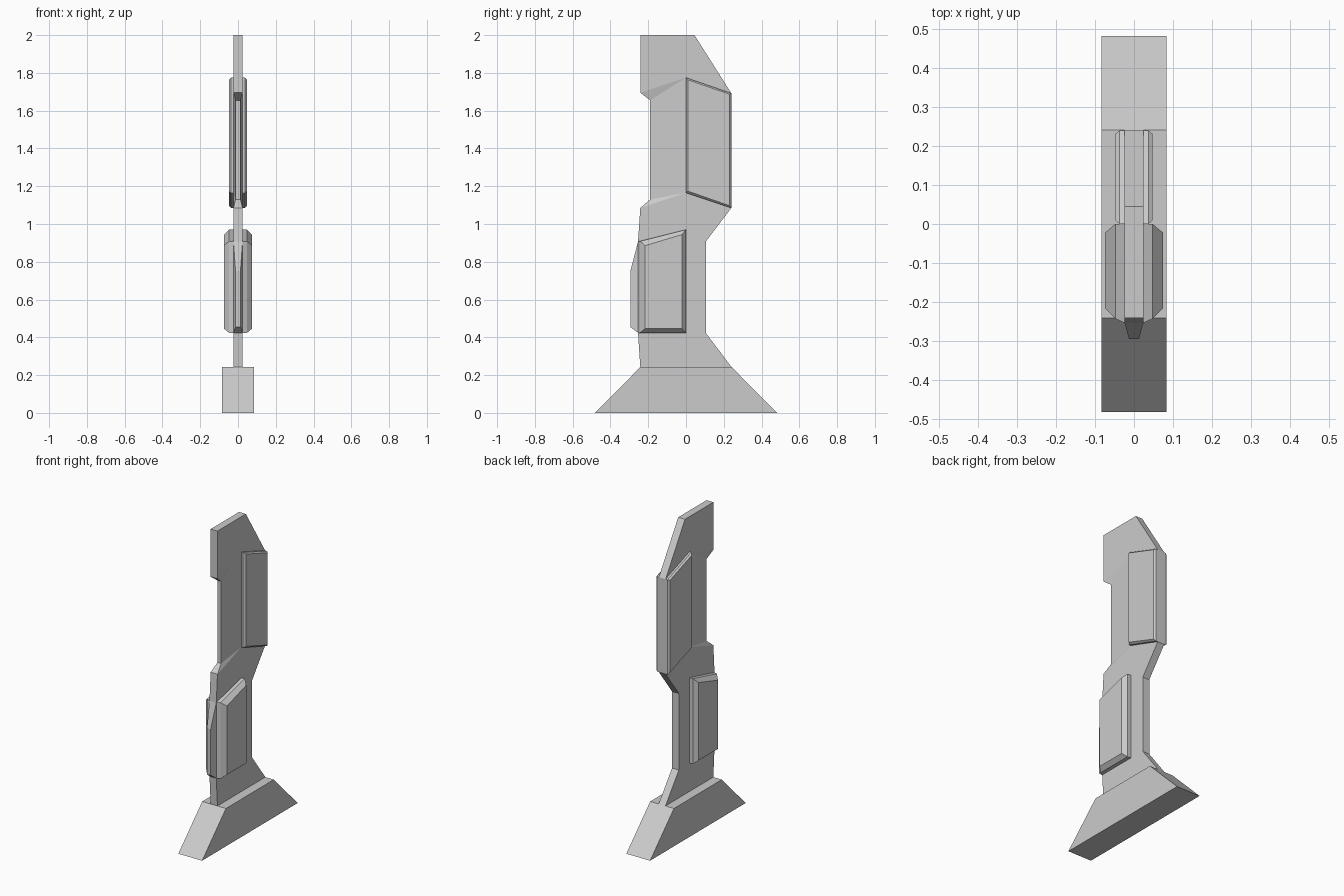
import bpy, bmesh

if "Cube" in bpy.data.objects:
    bpy.data.objects.remove(bpy.data.objects["Cube"])


def make_object(name, bm):
    bmesh.ops.recalc_face_normals(bm, faces=bm.faces[:])
    mesh = bpy.data.meshes.new(name)
    bm.to_mesh(mesh)
    bm.free()
    obj = bpy.data.objects.new(name, mesh)
    bpy.context.collection.objects.link(obj)
    return obj


def slab(name, points, sides):
    """Mirrored plate: points are (y, z, half width) round the outline, extra
    interior points allowed; sides are index lists of the side facets."""
    bm = bmesh.new()
    right = [bm.verts.new((x, y, z)) for y, z, x in points]
    left = [bm.verts.new((-x, y, z)) for y, z, x in points]
    for vs in (right, left):
        for side in sides:
            bm.faces.new([vs[i] for i in side])
    # close the rim along every edge used by a single facet
    edges = [(s[i - 1], s[i]) for s in sides for i in range(len(s))]
    for a, b in edges:
        if (b, a) not in edges:
            bm.faces.new((right[a], right[b], left[b], left[a]))
    return make_object(name, bm)


def raised_panels(name, rings):
    """Chamfered plate on both flanks: each ring is (x, outline)."""
    bm = bmesh.new()
    loops = []
    for sign in (1, -1):
        loops = [[bm.verts.new((sign * x, y, z)) for y, z in pts] for x, pts in rings]
        for lo, hi in zip(loops, loops[1:]):
            for i in range(len(lo)):
                bm.faces.new((lo[i - 1], lo[i], hi[i], hi[i - 1]))
        bm.faces.new(loops[-1])
    # each flank is open against the blade; orient both outward
    obj = make_object(name, bm)
    for p in obj.data.polygons:
        if p.normal.x * p.center.x < -1e-6:
            p.flip()
    return obj


# Sloped base block
foot = [(-0.483, 0, 0.084), (0.483, 0, 0.084), (0.242, 0.242, 0.084), (-0.242, 0.242, 0.084)]
slab("base", foot, [[0, 1, 2, 3]])

# Upright blade with a thinned upper recess and lower front ridge
T, N = 0.024, 0.013
blade = [
    (-0.242, 0.242, T), (0.242, 0.242, T), (0.107, 0.42, T), (0.107, 0.91, T),
    (0.24, 1.085, T), (0.24, 1.692, T), (0.045, 2.0, T), (-0.242, 2.0, T),
    (-0.242, 1.695, T), (0, 1.775, T), (0, 1.165, T), (-0.242, 1.085, T),
    (-0.254, 0.907, T), (-0.254, 0.424, T),
    (-0.19, 1.655, N), (-0.19, 1.13, N),          # recess edge
    (-0.295, 0.75, N), (-0.295, 0.455, N),        # ridge edge
]
slab("blade", blade, [
    list(range(14)),
    [9, 8, 14], [10, 9, 14, 15], [11, 10, 15],
    [13, 12, 16, 17],
])

# Rear upper panels
upper = [(0, 1.775), (0.24, 1.692), (0.24, 1.085), (0, 1.165)]
upper_in = [(0.01, 1.763), (0.231, 1.687), (0.231, 1.097), (0.01, 1.174)]
raised_panels("upper_panel", [(T, upper), (0.037, upper), (0.048, upper_in)])

# Front lower panels
lower = [(-0.254, 0.907), (0, 0.97), (0, 0.424), (-0.254, 0.424)]
lower_mid = [(-0.243, 0.909), (0, 0.97), (0, 0.424), (-0.243, 0.424)]
lower_in = [(-0.217, 0.885), (-0.022, 0.944), (-0.022, 0.446), (-0.217, 0.446)]
raised_panels("lower_panel", [(T, lower), (0.048, lower_mid), (0.074, lower_in)])
